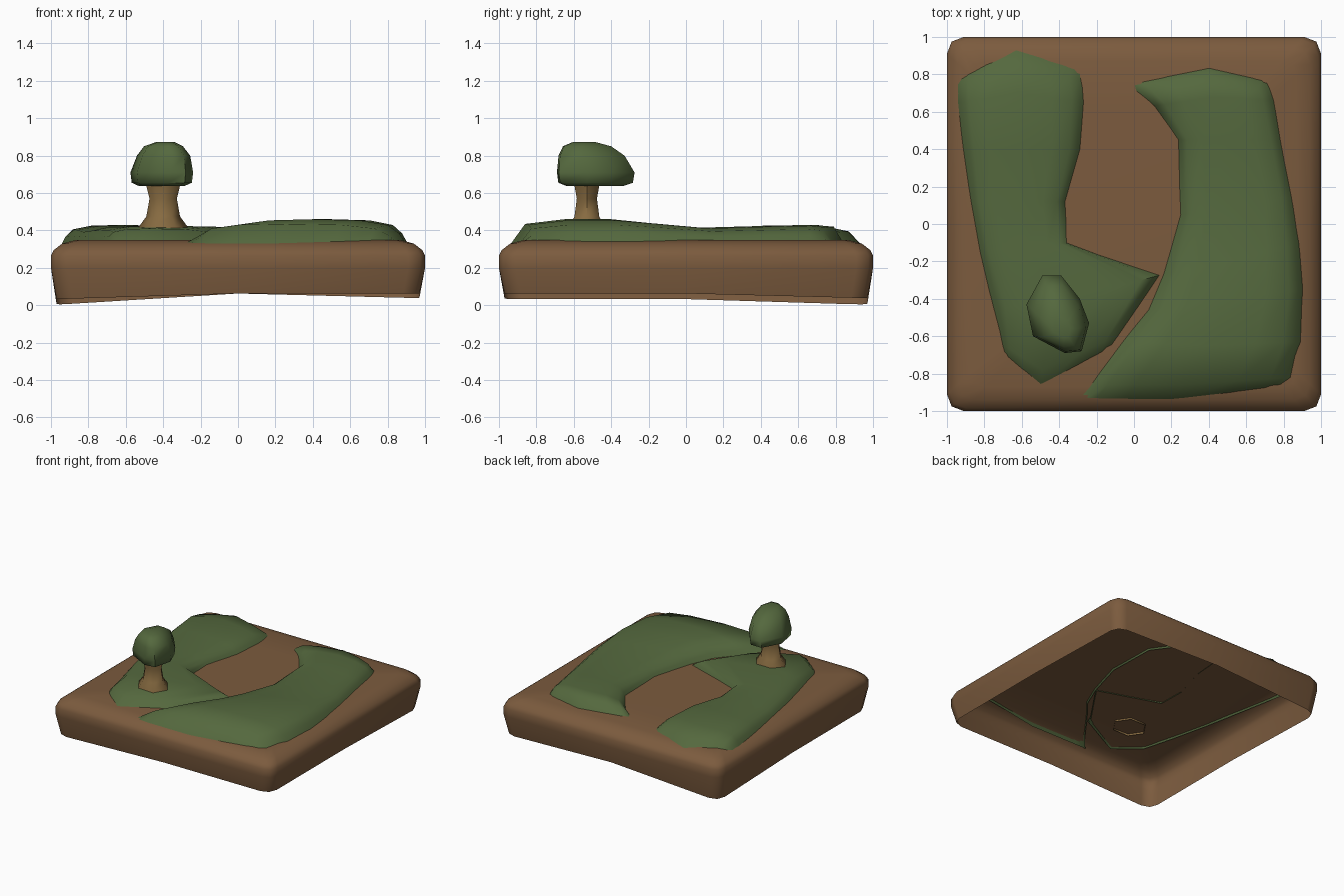
import bpy, math

if "Cube" in bpy.data.objects:
    bpy.data.objects.remove(bpy.data.objects["Cube"])


def material(name, col):
    m = bpy.data.materials.new(name)
    m.diffuse_color = (*col, 1)
    m.use_nodes = True
    m.node_tree.nodes["Principled BSDF"].inputs["Base Color"].default_value = m.diffuse_color
    return m


DIRT = material("dirt", (0.20, 0.105, 0.048))
GRASS = material("grass", (0.09, 0.14, 0.048))
WOOD = material("wood", (0.24, 0.145, 0.052))


def make(name, verts, faces, mat, angle):
    me = bpy.data.meshes.new(name)
    me.from_pydata(verts, [], faces)
    me.materials.append(mat)
    ob = bpy.data.objects.new(name, me)
    bpy.context.collection.objects.link(ob)
    bpy.ops.object.select_all(action='DESELECT')
    ob.select_set(True)
    bpy.context.view_layer.objects.active = ob
    bpy.ops.object.shade_smooth_by_angle(angle=math.radians(angle))
    return ob


def loft(name, rings, mat, angle=50, bottom=False, top=True):
    n = len(rings[0])
    verts = [p for r in rings for p in r]
    faces = [(k*n + i, k*n + (i+1) % n, (k+1)*n + (i+1) % n, (k+1)*n + i)
             for k in range(len(rings) - 1) for i in range(n)]
    if top:
        faces.append(tuple(range(len(verts) - n, len(verts))))
    if bottom:
        faces.append(tuple(reversed(range(n))))
    return make(name, verts, faces, mat, angle)


def interp(table, x):
    for (a, va), (b, vb) in zip(table, table[1:]):
        if x <= b:
            return va + (vb - va) * (x - a) / (b - a)
    return table[-1][1]


# Dirt slab: rounded square shell, open underneath, with an uneven lower rim
side = [(1, 0), (1, .91), (.975, .975), (.91, 1)]
outline = []
for k in range(4):
    for x, y in side:
        for _ in range(k):
            x, y = -y, x
        outline.append((x, y))


def rim(x, y):
    left, right, back = max(0, -x), max(0, x), max(0, y)
    return .063 - .03*left - .03*left*back - .025*right*back


rings = [[(x*.97, y*.97, rim(x, y)) for x, y in outline]]
for s, z in [(1, .2), (1, .265), (.985, .295), (.94, .33), (.87, .348), (.6, .35)]:
    rings.append([(x*s, y*s, z) for x, y in outline])
loft("dirt_slab", rings, DIRT, 60)


def dirt_z(x, y):
    return interp([(0, .35), (.87, .348), (.94, .33), (.985, .295), (1, .265)],
                  max(abs(x), abs(y)))


# Grass mounds: cross-sections (left, middle, right, height), 0 = buried edge
PROFILE = [(0, 0), (.04, .4), (.1, .75), (.25, .95), (.5, 1),
           (.75, .95), (.9, .75), (.96, .4), (1, 0)]


def mound(name, sections):
    verts, n = [], len(PROFILE)
    for l, m, r, h in sections:
        for t, w in PROFILE:
            a, b, u = (l, m, t*2) if t <= .5 else (m, r, t*2 - 1)
            x, y = a[0] + (b[0]-a[0])*u, a[1] + (b[1]-a[1])*u
            e = dirt_z(x, y) - .012
            verts.append((x, y, e + max(0, h - e)*w if h else e))
    faces = [(k*n + i, k*n + i + 1, (k+1)*n + i + 1, (k+1)*n + i)
             for k in range(len(sections) - 1) for i in range(n - 1)]
    return make(name, verts, faces, GRASS, 60)


mound("left_grass", [
    ((-.69, -.71), (-.5, -.87), (-.1, -.66), 0),
    ((-.71, -.64), (-.49, -.78), (-.07, -.59), .41),
    ((-.76, -.45), (-.4, -.42), (.15, -.27), .425),
    ((-.83, -.15), (-.57, -.12), (-.355, -.1), .42),
    ((-.88, .12), (-.62, .12), (-.36, .12), .41),
    ((-.92, .4), (-.6, .4), (-.28, .4), .425),
    ((-.95, .65), (-.62, .7), (-.26, .65), .43),
    ((-.955, .74), (-.63, .87), (-.27, .77), .395),
    ((-.94, .78), (-.63, .95), (-.28, .83), 0)])
mound("right_grass", [
    ((-.32, -.95), (.2, -.95), (.82, -.87), 0),
    ((-.24, -.86), (.25, -.86), (.85, -.82), .435),
    ((-.07, -.63), (.4, -.65), (.9, -.63), .46),
    ((.07, -.46), (.5, -.4), (.91, -.35), .46),
    ((.15, -.27), (.52, -.2), (.89, -.1), .44),
    ((.24, .05), (.55, .08), (.85, .15), .415),
    ((.23, .45), (.5, .45), (.79, .45), .425),
    ((.1, .63), (.43, .68), (.755, .66), .43),
    ((.0, .71), (.41, .79), (.735, .72), .42),
    ((-.05, .75), (.4, .84), (.71, .77), 0)])

# Trunk: flared six-sided tube, open at both ends
loft("trunk", [[(-.4 + r*math.cos(a*math.pi/3), -.53 + .85*r*math.sin(a*math.pi/3), z)
                for a in range(6)]
               for r, z in [(.14, .335), (.13, .42), (.09, .475), (.073, .57), (.095, .66)]],
     WOOD, 65, top=False)

# Canopy: low-poly lopsided dome
crown = [(-.24, -.53), (-.29, -.40), (-.39, -.275), (-.49, -.275),
         (-.575, -.43), (-.54, -.6), (-.37, -.69), (-.28, -.68)]
loft("canopy", [[(cx + (x + .41)*s, cy + (y + .5)*s, z) for x, y in crown]
                for s, cx, cy, z in [(.72, -.41, -.5, .637), (.96, -.41, -.5, .655),
                                     (1, -.41, -.5, .71), (.85, -.4, -.52, .8),
                                     (.62, -.4, -.54, .85), (.3, -.39, -.55, .872)]],
     GRASS, 60, bottom=True)
